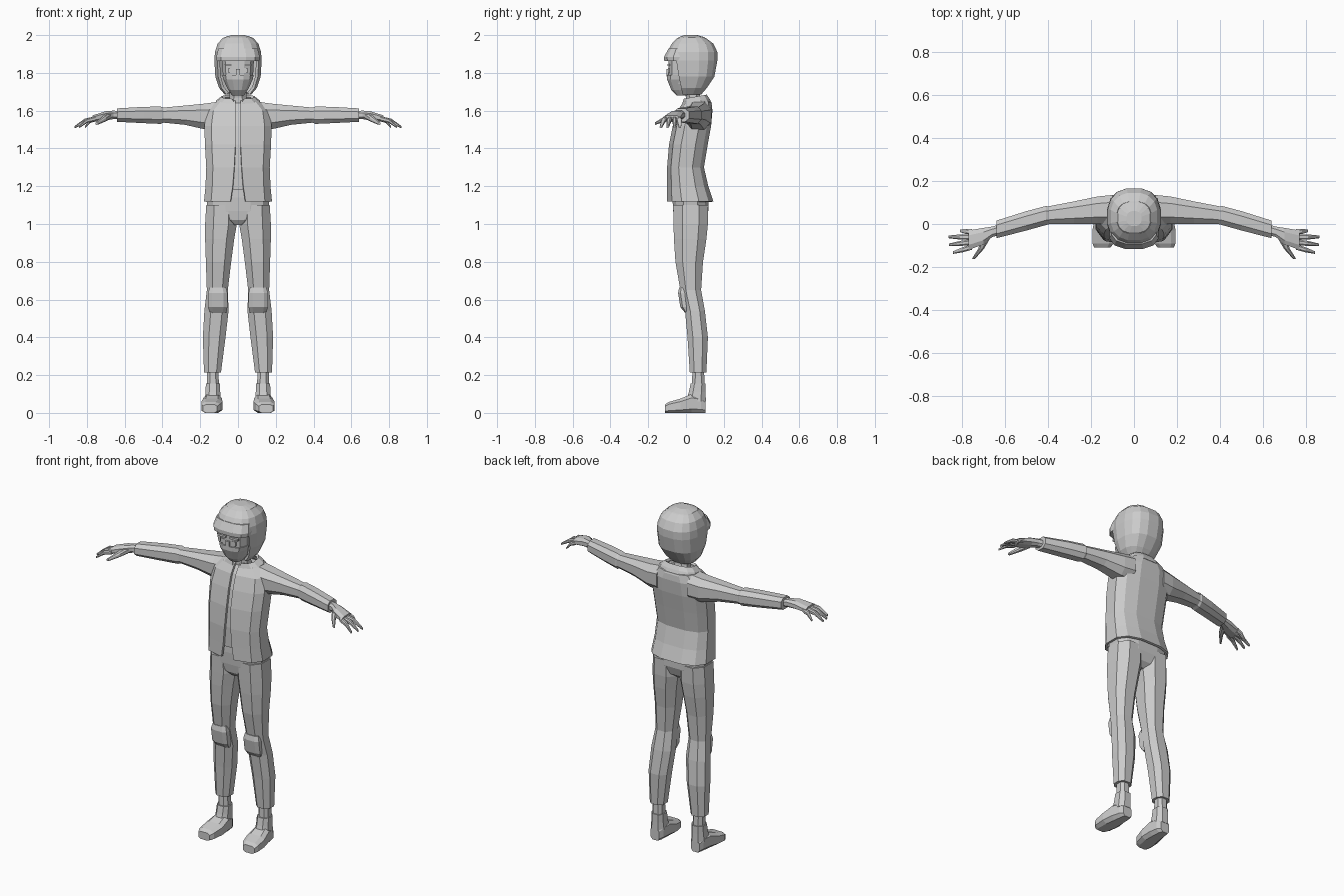
import bpy
import bmesh
from math import sin, cos, pi, copysign

if "Cube" in bpy.data.objects:
    bpy.data.objects.remove(bpy.data.objects["Cube"])

# One plain grey for the whole figure
grey = bpy.data.materials.new("plain grey")
grey.use_nodes = True
colour = (0.6, 0.6, 0.6, 1)
grey.diffuse_color = colour
grey.node_tree.nodes["Principled BSDF"].inputs["Base Color"].default_value = colour


def finish(name, bm, thickness=0):
    """Turn a bmesh into a flat-shaded object, with an optional inward wall."""
    bmesh.ops.recalc_face_normals(bm, faces=bm.faces)
    mesh = bpy.data.meshes.new(name)
    bm.to_mesh(mesh)
    bm.free()
    mesh.materials.append(grey)
    obj = bpy.data.objects.new(name, mesh)
    bpy.context.collection.objects.link(obj)
    if thickness:
        wall = obj.modifiers.new("wall", "SOLIDIFY")
        wall.thickness = thickness
        wall.offset = -1
    return obj


def tube(name, rings, axis="z", sides=8, power=0.8, side=1, tilt=0,
         caps=True, skip=None, gaps=None, thickness=0):
    """Loft rings of (position, low a, high a, low b, high b) along an axis."""
    bm = bmesh.new()
    loops = []
    for r, (pos, a_low, a_high, b_low, b_high) in enumerate(rings):
        loop = []
        for i in range(sides):
            angle = 2 * pi * (i + 0.5) / sides - pi / 2
            u, v = [copysign(min(1, abs(f(angle)) / cos(pi / sides)) ** power, f(angle))
                    for f in (cos, sin)]
            a = (a_low + a_high + u * (a_high - a_low)) / 2
            b = (b_low + b_high + v * (b_high - b_low)) / 2
            if gaps and i in (0, sides - 1):
                a = copysign(gaps[r], a)
            x, y, z = {"x": (pos, a, b), "y": (a, pos, b), "z": (a, b, pos + tilt * b)}[axis]
            loop.append(bm.verts.new((x * side, y, z)))
        loops.append(loop)
    for r, (low, high) in enumerate(zip(loops, loops[1:])):
        for i in range(sides):
            j = (i + 1) % sides
            if not (skip and skip(r, i)):
                bm.faces.new((low[i], low[j], high[j], high[i]))
    if caps:
        bm.faces.new(loops[0])
        bm.faces.new(loops[-1])
    return finish(name, bm, thickness)


def trunk(name, rows, **options):
    """Loft a part that is symmetric in x from (z, half width, front, back)."""
    return tube(name, [(z, -w, w, front, back) for z, w, front, back in rows], **options)


def box(name, centre, size):
    bm = bmesh.new()
    bmesh.ops.create_cube(bm, size=1)
    bmesh.ops.scale(bm, verts=bm.verts, vec=size)
    bmesh.ops.translate(bm, verts=bm.verts, vec=centre)
    return finish(name, bm)


def finger(name, path, axis, side):
    """Tapered finger through three (position, across, height, radius) points."""
    rings = [(p, c - r, c + r, z - r, z + r) for p, c, z, r in path]
    tube(name, rings, axis=axis, sides=8, side=side)


# Open jacket, shirt beneath it, hips, collar and neck
front_face = 11
trunk("jacket", [
    (1.12, .18, -.10, .145), (1.2, .172, -.10, .118), (1.3, .168, -.10, .095),
    (1.42, .175, -.09, .115), (1.52, .178, -.07, .133), (1.6, .165, -.045, .14),
    (1.645, .12, -.015, .135), (1.655, .08, 0, .12)],
    sides=12, power=.75, caps=False, thickness=.012,
    skip=lambda r, i: i == front_face,
    gaps=[.04, .028, .02, .014, .014, .014, .014, .014])
trunk("shirt", [
    (1.18, .15, -.083, .1), (1.3, .15, -.086, .08), (1.42, .155, -.078, .1),
    (1.52, .155, -.058, .115), (1.6, .14, -.03, .12), (1.64, .09, 0, .11)], sides=12)
trunk("trouser_hips", [
    (.995, .03, -.04, .07), (1.02, .09, -.06, .1), (1.07, .16, -.068, .118),
    (1.14, .168, -.072, .118), (1.2, .15, -.07, .1)], sides=12, power=.7)
trunk("collar", [
    (1.61, .125, -.025, .138), (1.64, .115, -.02, .125), (1.665, .085, -.012, .11)],
    sides=12, tilt=.18, caps=False, thickness=.015,
    skip=lambda r, i: i == front_face, gaps=[.02, .02, .03])
trunk("neck", [(1.58, .055, .0, .105), (1.67, .045, .0, .075), (1.76, .045, -.02, .065)])

# Face and mask
trunk("face", [
    (1.74, .068, -.085, .07), (1.79, .08, -.092, .08), (1.88, .085, -.092, .08)],
    sides=12, power=.7)
trunk("face_mask", [
    (1.68, .032, -.05, .03), (1.71, .052, -.078, .05), (1.765, .078, -.1, .07),
    (1.79, .083, -.1, .07)], sides=12, power=.75)
box("nose", (0, -.094, 1.8), (.022, .018, .04))
for side, label in ((1, "left"), (-1, "right")):
    box(label + "_eye", (side * .037, -.091, 1.812), (.026, .008, .026))
    box(label + "_brow", (side * .04, -.092, 1.842), (.055, .014, .012))

# Helmet with an open front below the brim
open_faces = (13, 14, 15, 0, 1)
trunk("helmet", [
    (1.685, .07, -.04, .08), (1.72, .1, -.055, .11), (1.78, .12, -.08, .15),
    (1.865, .125, -.1, .166), (1.91, .122, -.1, .166), (1.955, .108, -.075, .145),
    (1.985, .08, -.045, .105)],
    sides=16, caps=False, thickness=.015,
    skip=lambda r, i: r < 3 and i in open_faces + (14,))
trunk("helmet_crown", [(1.975, .085, -.05, .112), (1.988, .075, -.04, .1), (2.0, .035, -.01, .06)],
      sides=16)
trunk("helmet_brim", [(1.862, .112, -.115, .04), (1.885, .115, -.116, .04), (1.93, .104, -.092, .04)],
      sides=12, thickness=.012, power=.75)

for side, label in ((1, "left_"), (-1, "right_")):
    # Sleeves, cuff and hand
    tube(label + "upper_sleeve", [
        (.1, .0, .135, 1.5, 1.648), (.17, .0, .128, 1.5, 1.638), (.28, .0, .105, 1.525, 1.627),
        (.41, .0, .08, 1.538, 1.615)], axis="x", side=side)
    tube(label + "forearm_sleeve", [
        (.385, .002, .078, 1.54, 1.612), (.41, -.005, .084, 1.53, 1.622),
        (.5, -.03, .06, 1.534, 1.62), (.64, -.066, .016, 1.541, 1.612)], axis="x", side=side)
    tube(label + "palm", [
        (.62, -.05, -.0, 1.555, 1.598), (.66, -.06, -.012, 1.555, 1.6),
        (.7, -.095, -.018, 1.55, 1.597), (.77, -.12, -.03, 1.54, 1.575)], axis="x", side=side)
    for name, base, tip, reach in (
            ("little_finger", -.037, -.032, .81), ("ring_finger", -.061, -.06, .865),
            ("middle_finger", -.084, -.097, .862), ("index_finger", -.107, -.133, .842)):
        middle = (.755 + reach) / 2
        finger(label + name, [
            (.755, base, 1.557, .013), (middle, (base + tip) / 2, 1.547, .012),
            (reach, tip, 1.513, .006)], "x", side)
    finger(label + "thumb", [
        (-.07, .69, 1.57, .018), (-.115, .712, 1.555, .014), (-.163, .748, 1.532, .007)],
        "y", side)

    # Trouser leg with a knee pad
    tube(label + "trouser_leg", [
        (1.1, .01, .168, -.068, .118), (1.0, .006, .174, -.066, .116),
        (.92, .02, .174, -.064, .108), (.8, .036, .17, -.056, .09),
        (.65, .054, .165, -.03, .08), (.54, .05, .178, -.005, .1),
        (.4, .066, .186, .008, .116), (.215, .09, .18, .02, .108)],
        side=side, power=.85)
    tube(label + "knee_pad", [
        (.53, .062, .15, -.005, .03), (.56, .056, .158, -.03, .03),
        (.635, .056, .158, -.042, .02), (.665, .064, .15, -.036, .02)],
        side=side, power=.6)

    # Ankle and shoe
    tube(label + "ankle", [(.12, .1, .165, .03, .1), (.24, .104, .164, .035, .095)], side=side)
    tube(label + "shoe_collar", [
        (.06, .09, .176, .0, .105), (.11, .094, .172, .015, .104), (.155, .094, .17, .025, .104)],
        side=side)
    tube(label + "shoe", [
        (-.11, .11, .185, .0, .045), (-.09, .095, .194, .0, .058), (-.03, .082, .194, .0, .075),
        (.03, .086, .182, .0, .1), (.08, .092, .172, .0, .09), (.103, .105, .162, .0, .07)],
        axis="y", side=side, power=.6)
